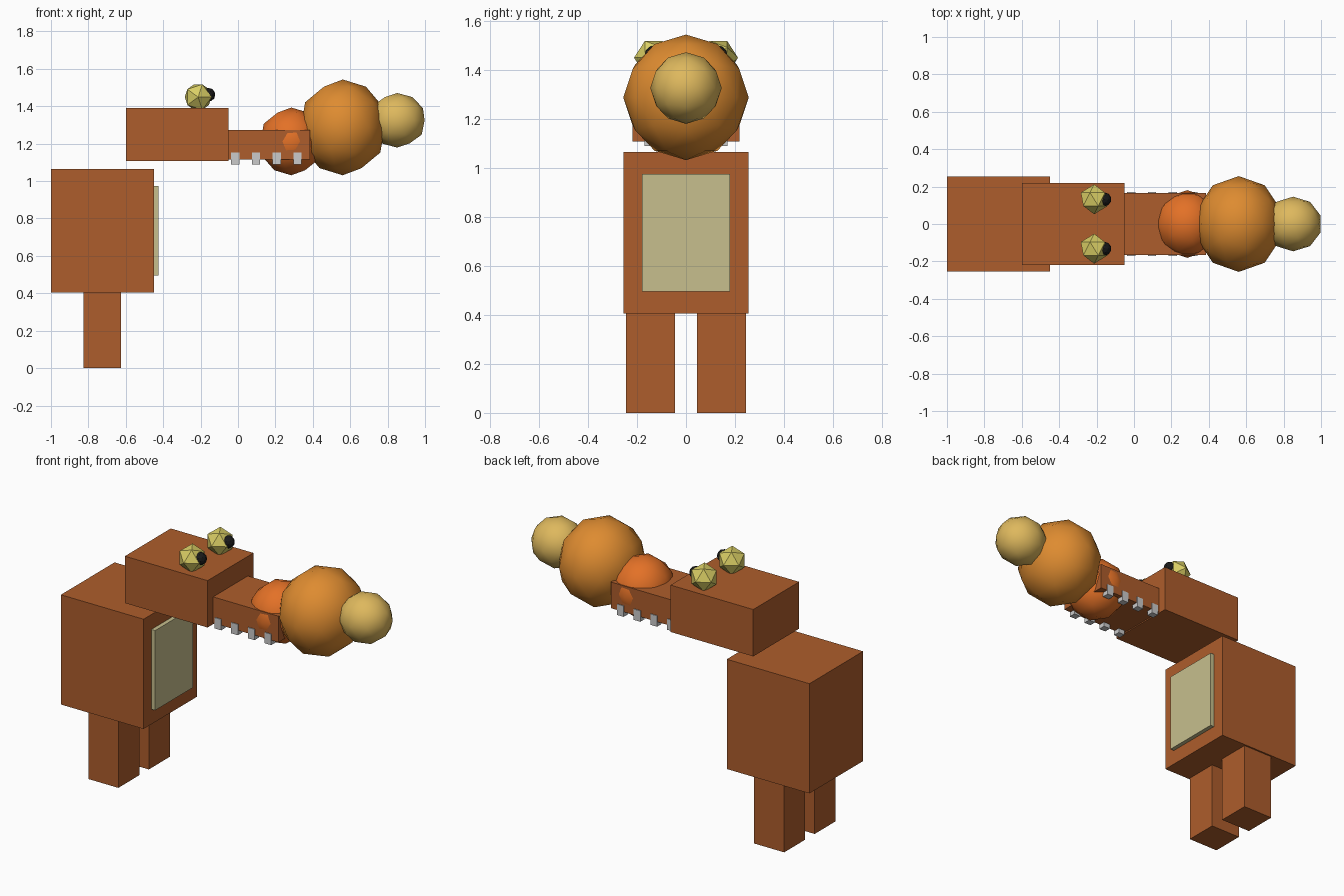
import bpy
from math import radians

cube = bpy.data.objects.get("Cube")
if cube:
    bpy.data.objects.remove(cube, do_unlink=True)


def material(name, r, g, b):
    m = bpy.data.materials.new(name)
    m.use_nodes = True
    m.diffuse_color = (r, g, b, 1)
    m.node_tree.nodes["Principled BSDF"].inputs["Base Color"].default_value = (r, g, b, 1)
    return m


brown = material("brown", 0.42, 0.11, 0.025)
cream = material("cream", 0.57, 0.52, 0.27)
deep_orange = material("deep orange", 0.77, 0.165, 0.02)
orange = material("orange", 0.73, 0.26, 0.03)
tan = material("tan", 0.73, 0.48, 0.11)
yellow = material("yellow", 0.7, 0.62, 0.13)
black = material("black", 0.01, 0.01, 0.01)
grey = material("light grey", 0.6, 0.6, 0.6)


def box(name, mat, x, y, z):
    """Box from (min, max) ranges on each axis."""
    ranges = (x, y, z)
    bpy.ops.mesh.primitive_cube_add(size=1, location=[(a + b) / 2 for a, b in ranges])
    ob = bpy.context.object
    ob.name = name
    ob.scale = [b - a for a, b in ranges]
    ob.data.materials.append(mat)
    return ob


def ball(name, mat, centre, radii, detail=2, smooth=True, tilt=0):
    bpy.ops.mesh.primitive_ico_sphere_add(subdivisions=detail, radius=1, location=centre,
                                          rotation=(radians(tilt), 0, 0))
    ob = bpy.context.object
    ob.name = name
    ob.scale = radii
    ob.data.materials.append(mat)
    if smooth:
        bpy.ops.object.shade_smooth()
    return ob


# Body, belly panel and head
box("body", brown, (-1, -0.45), (-0.255, 0.255), (0.405, 1.065))
box("belly_panel", cream, (-0.46, -0.425), (-0.18, 0.18), (0.495, 0.975))
box("head", brown, (-0.6, -0.05), (-0.218, 0.218), (1.108, 1.39))
box("snout", brown, (-0.06, 0.385), (-0.165, 0.165), (1.115, 1.272))

# Balls held in and in front of the mouth
ball("mouth_ball", deep_orange, (0.285, 0, 1.212), (0.173, 0.181, 0.181))
ball("large_ball", orange, (0.56, 0, 1.287), (0.236, 0.256, 0.256))
ball("end_ball", tan, (0.851, 0, 1.325), (0.154, 0.146, 0.146))

# Paired parts on both sides
for side, s in (("front", -1), ("back", 1)):
    box(side + "_leg", brown, (-0.825, -0.625), sorted((s * 0.045, s * 0.245)), (0, 0.41))
    ball(side + "_eye", yellow, (-0.213, s * 0.132, 1.449), (0.08,) * 3, 1, False, 90)
    ball(side + "_pupil", black, (-0.158, s * 0.132, 1.461), (0.037,) * 3, 2, False)
    for i in range(4):
        x = -0.015 + i * 0.111
        box(f"{side}_tooth_{i + 1}", grey, (x - 0.022, x + 0.022),
            sorted((s * 0.128, s * 0.17)), (1.088, 1.153))
